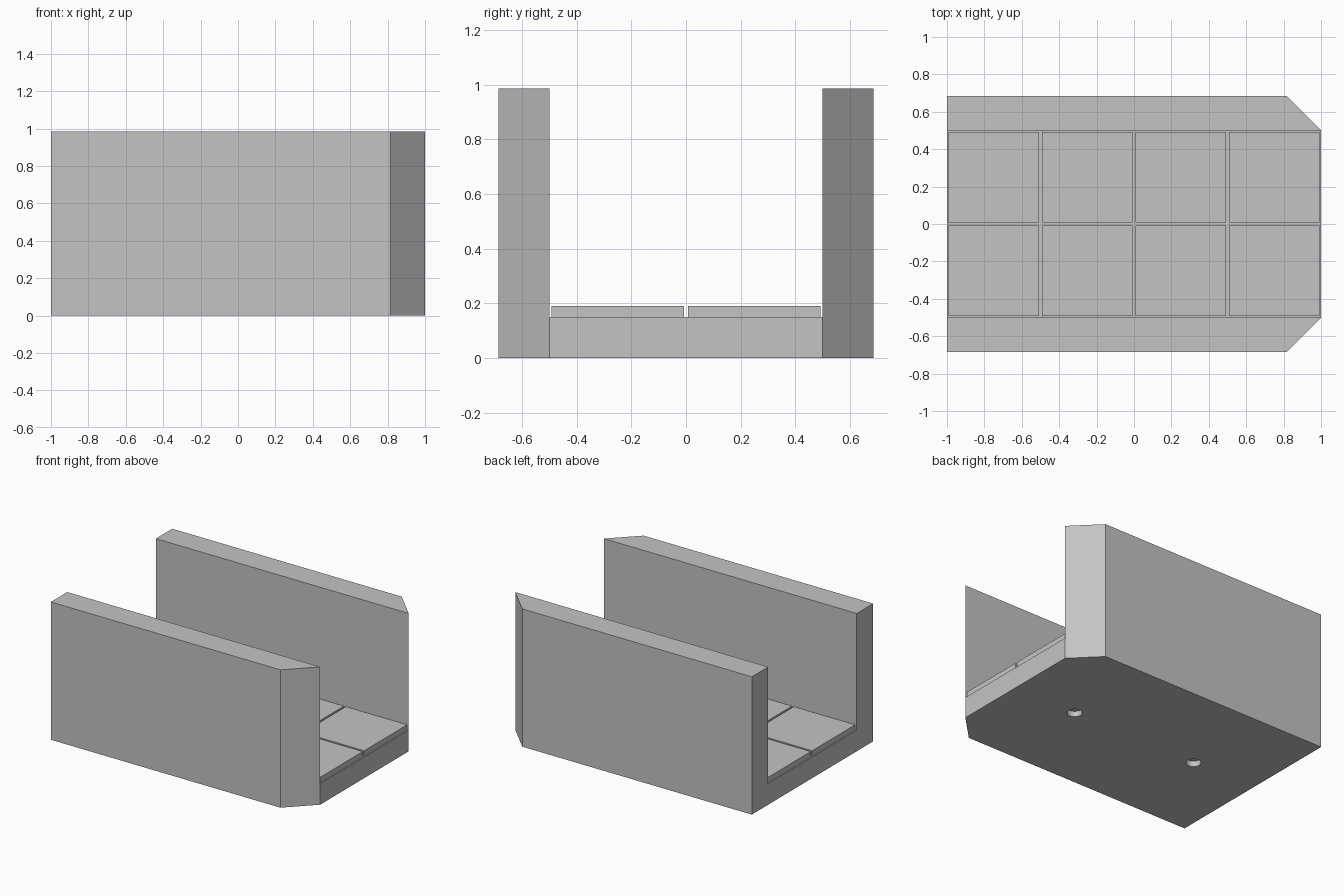
import bpy
import bmesh
import math

default = bpy.data.objects.get("Cube")
if default:
    bpy.data.objects.remove(default, do_unlink=True)

stone = bpy.data.materials.new("plain_grey")
stone.use_nodes = True
GREY = (0.55, 0.55, 0.55, 1)
stone.diffuse_color = GREY
stone.node_tree.nodes["Principled BSDF"].inputs["Base Color"].default_value = GREY

END, INNER, OUTER = 1.0, 0.5, 0.685
HEIGHT, FLOOR = 0.985, 0.15
TILE, GAP = 0.485, 0.015
RECESS = 0.04


def prism(name, outline, z0, z1, rim=0):
    """Extrude a flat outline upward; a rim leaves only a frame of that width."""
    bm = bmesh.new()
    face = bm.faces.new([bm.verts.new((x, y, z0)) for x, y in outline])
    if rim:
        bmesh.ops.inset_region(bm, faces=[face], thickness=rim, use_even_offset=True)
        bmesh.ops.delete(bm, geom=[face], context='FACES_ONLY')
    ext = bmesh.ops.extrude_face_region(bm, geom=bm.faces[:], use_keep_orig=True)
    moved = [g for g in ext["geom"] if isinstance(g, bmesh.types.BMVert)]
    bmesh.ops.translate(bm, verts=moved, vec=(0, 0, z1 - z0))
    bmesh.ops.recalc_face_normals(bm, faces=bm.faces)
    mesh = bpy.data.meshes.new(name)
    bm.to_mesh(mesh)
    bm.free()
    mesh.materials.append(stone)
    obj = bpy.data.objects.new(name, mesh)
    bpy.context.collection.objects.link(obj)
    return obj


def rect(x, y, w, d):
    return [(x - w / 2, y - d / 2), (x + w / 2, y - d / 2),
            (x + w / 2, y + d / 2), (x - w / 2, y + d / 2)]


def circle(x, y, r, sides=32):
    return [(x + r * math.cos(2 * math.pi * i / sides),
             y + r * math.sin(2 * math.pi * i / sides)) for i in range(sides)]


def cut(target, cutter):
    cutter.hide_render = True
    mod = target.modifiers.new(cutter.name, 'BOOLEAN')
    mod.operation = 'DIFFERENCE'
    mod.solver = 'EXACT'
    mod.object = cutter
    bpy.context.view_layer.objects.active = target
    bpy.ops.object.modifier_apply(modifier=mod.name)
    bpy.data.objects.remove(cutter, do_unlink=True)


# Corridor body: chamfered block with an open channel between the walls
chamfer = END - (OUTER - INNER)
body = prism("corridor_body", [(-END, -OUTER), (chamfer, -OUTER), (END, -INNER),
                               (END, INNER), (chamfer, OUTER), (-END, OUTER)], 0, HEIGHT)
cut(body, prism("channel_cutter", rect(0, 0, 3, 2 * INNER), FLOOR, HEIGHT + 0.2))

# Underside: narrow rectangular groove and two round sockets
cut(body, prism("groove_cutter", rect(0, 0, 1.91, 0.91), -0.1, RECESS, rim=0.027))
for x in (-0.5, 0.5):
    cut(body, prism("socket_cutter", circle(x, 0, 0.049), -0.1, RECESS))

# Floor tiles, separated by thin gaps
pitch = TILE + GAP
for col in range(4):
    for row in range(2):
        prism(f"floor_tile_{col}_{row}",
              rect((col - 1.5) * pitch, (row - 0.5) * pitch, TILE, TILE), FLOOR, FLOOR + 0.04)
